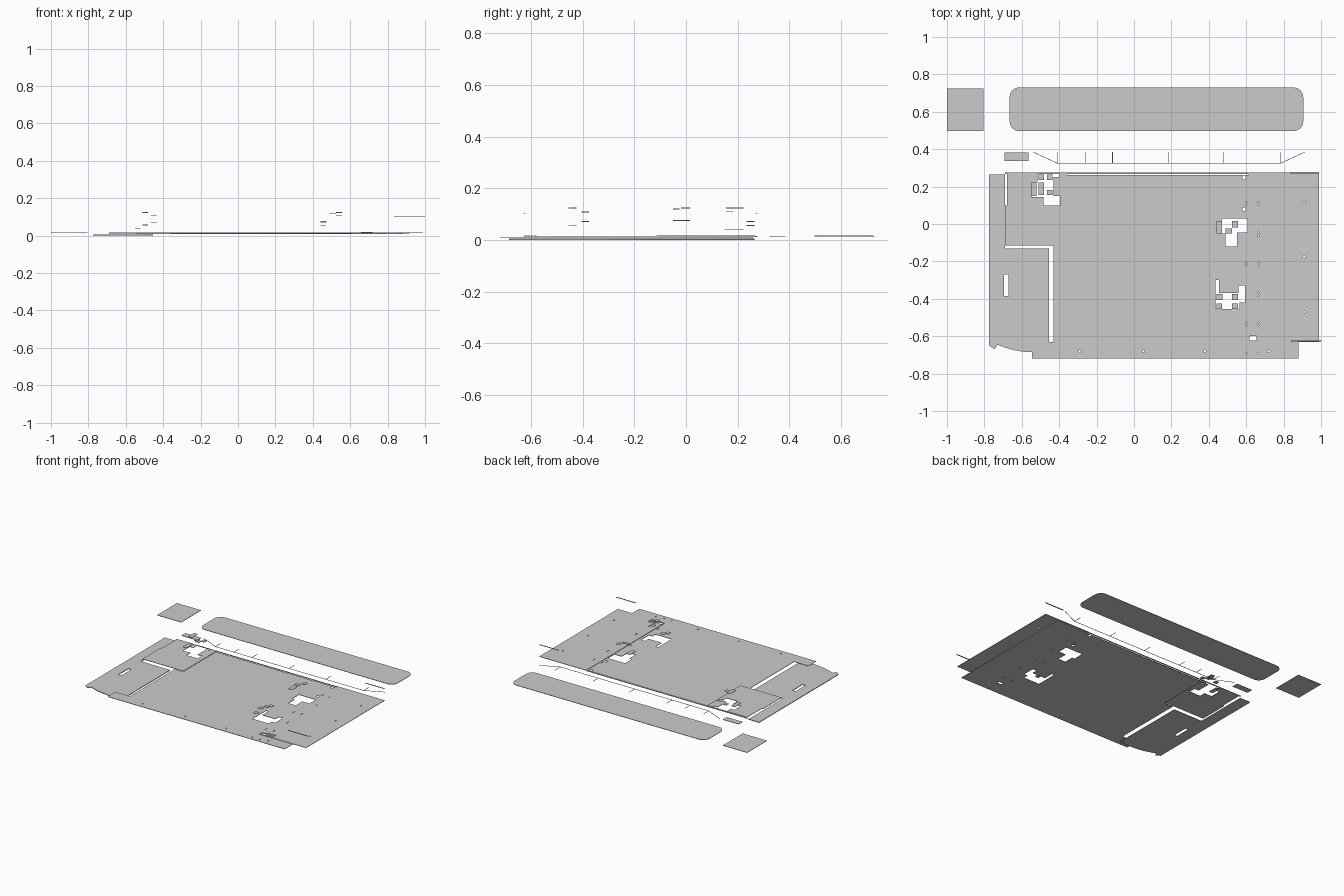
import bpy, math

T = 0.003  # sheet thickness


def rect(x0, x1, y0, y1):
    return [(x0, y0), (x1, y0), (x1, y1), (x0, y1)]


def circle(x, y, r=0.006, n=10):
    return [(x + r * math.cos(2 * math.pi * i / n), y + r * math.sin(2 * math.pi * i / n)) for i in range(n)]


def rounded(x0, x1, y0, y1, r, n=6):
    pts = []
    centres = [(x1 - r, y1 - r), (x0 + r, y1 - r), (x0 + r, y0 + r), (x1 - r, y0 + r)]
    for k, (cx, cy) in enumerate(centres):
        for i in range(n + 1):
            a = math.pi / 2 * (k + i / n)
            pts.append((cx + r * math.cos(a), cy + r * math.sin(a)))
    return pts


def sheet(name, z, outlines, t=T):
    """Flat sheet: first outline is the border, the others are cut-outs; z is the underside."""
    cu = bpy.data.curves.new(name, 'CURVE')
    cu.dimensions = '2D'
    cu.fill_mode = 'BOTH'
    cu.extrude = t / 2
    for pts in outlines:
        sp = cu.splines.new('POLY')
        sp.points.add(len(pts) - 1)
        for p, (x, y) in zip(sp.points, pts):
            p.co = (x, y, 0, 1)
        sp.use_cyclic_u = True
    ob = bpy.data.objects.new(name, cu)
    ob.location.z = z + t / 2
    bpy.context.collection.objects.link(ob)
    bpy.ops.object.select_all(action='DESELECT')
    ob.select_set(True)
    bpy.context.view_layer.objects.active = ob
    bpy.ops.object.convert(target='MESH')
    return ob


def wire(name, a, b, z, w=0.003):
    dx, dy = b[0] - a[0], b[1] - a[1]
    k = w / 2 / math.hypot(dx, dy)
    nx, ny = -dy * k, dx * k
    sheet(name, z, [[(a[0] + nx, a[1] + ny), (b[0] + nx, b[1] + ny),
                     (b[0] - nx, b[1] - ny), (a[0] - nx, a[1] - ny)]], 0.002)


# fastener holes: two columns of pairs, plus the front and right edges
rows = [0.11, -0.055, -0.215, -0.375, -0.535]
inner_holes = [circle(0.6, y + d, 0.004) for y in rows for d in (-0.008, 0.008)]
outer_holes = [circle(0.665, y + d, 0.004) for y in rows for d in (-0.008, 0.008)]
front_holes = [circle(x, -0.68) for x in (-0.29, 0.05, 0.38, 0.72)]
front_holes += [circle(x, -0.692, 0.005) for x in (0.6, 0.66)]
edge_holes = [circle(0.91, y) for y in (0.115, -0.175, -0.47)]
corner_slot = rect(0.617, 0.655, -0.624, -0.60)

# main floor with two stepped openings
rear_opening = [(.47, .03), (.608, .03), (.608, -.045), (.55, -.045), (.55, -.12),
                (.49, -.12), (.49, -.05), (.47, -.05)]
front_opening = [(.435, -.30), (.455, -.30), (.455, -.37), (.56, -.37), (.56, -.33), (.593, -.33),
                 (.593, -.42), (.565, -.42), (.565, -.455), (.435, -.455)]
main = [(-.545, -.72), (.88, -.72), (.88, .262), (-.36, .262), (-.36, -.115), (-.43, -.115),
        (-.43, -.63), (-.545, -.63)]
main_holes = [h for h in inner_holes
              if not (-0.075 < h[0][1] < 0.03 or -0.42 < h[0][1] < -0.33)]
sheet("main_floor", 0.009, [main, rear_opening, front_opening, corner_slot,
                            rect(.58, .597, .237, .258), rect(.58, .597, .07, .088)]
      + main_holes + outer_holes + front_holes)
sheet("rear_rim", 0.011, [rect(-.69, .61, .268, .276)])

# right floor panel
sheet("right_floor", 0.013, [rect(.612, .99, -.63, .275), corner_slot] + outer_holes + edge_holes)

# left lower floor with curved front edge
arc = [(-.73 + .185 * t, -.645 - .04 * (1 - (1 - t) ** 2)) for t in [i / 8 for i in range(9)]]
left = [(-.775, .265), (-.775, -.65), (-.745, -.67)] + arc + \
       [(-.455, -.685), (-.455, -.13), (-.69, -.13), (-.69, .265)]
sheet("left_floor", 0.0, [left, rect(-.695, -.67, -.385, -.27)], 0.005)

# raised left corner panel with stepped opening
corner = [(-.69, -.115), (-.36, -.115), (-.36, .268), (-.68, .268), (-.68, .10), (-.69, .10)]
corner_opening = [(-.515, .266), (-.40, .266), (-.40, .25), (-.43, .25), (-.43, .15), (-.395, .15),
                  (-.395, .10), (-.485, .10), (-.485, .145), (-.545, .145), (-.545, .222), (-.515, .222)]
sheet("corner_panel", 0.014, [corner, corner_opening])

# small floating tiles: x0, x1, y0, y1, z
tiles = [
    (-.55, -.52, .15, .222, .038), (-.51, -.48, .155, .182, .122), (-.465, -.435, .155, .182, .108),
    (-.51, -.48, .235, .265, .055), (-.465, -.435, .235, .265, .07), (-.51, -.48, .182, .222, .122),
    (.44, .47, -.05, .015, .074), (.525, .555, -.02, .015, .122), (.49, .525, -.05, -.025, .119),
    (.44, .473, -.405, -.375, .07), (.525, .555, -.405, -.375, .107),
    (.44, .47, -.455, -.425, .054), (.525, .555, -.455, -.425, .122),
]
for i, (x0, x1, y0, y1, z) in enumerate(tiles):
    sheet(f"tile_{i + 1}", z, [rect(x0, x1, y0, y1)])

# slatted pad beside the corner slot
for i in range(4):
    y = -.625 + i * .012
    sheet(f"pad_slat_{i + 1}", 0.017, [rect(.657, .718, y, y + .009)], 0.002)

# raised edge bars on the right
wire("rear_bar", (.835, .273), (.99, .273), 0.1, 0.008)
wire("front_bar", (.84, -.625), (1.0, -.625), 0.1, 0.008)

# wire rail with posts and angled ends
wire("rail", (-.41, .325), (.785, .325), 0.012)
for i, x in enumerate((-.41, -.26, -.115, .185, .48, .785)):
    wire(f"rail_post_{i + 1}", (x, .325), (x, .385), 0.012)
wire("rail_end_left", (-.41, .325), (-.54, .385), 0.012)
wire("rail_end_right", (.785, .325), (.915, .385), 0.012)

# loose panels at the rear
sheet("small_panel", 0.011, [rect(-.692, -.565, .338, .383)])
sheet("square_panel", 0.017, [rect(-1.0, -.805, .497, .725)])
sheet("rounded_panel", 0.013, [rounded(-.665, .905, .497, .73, .052)])
